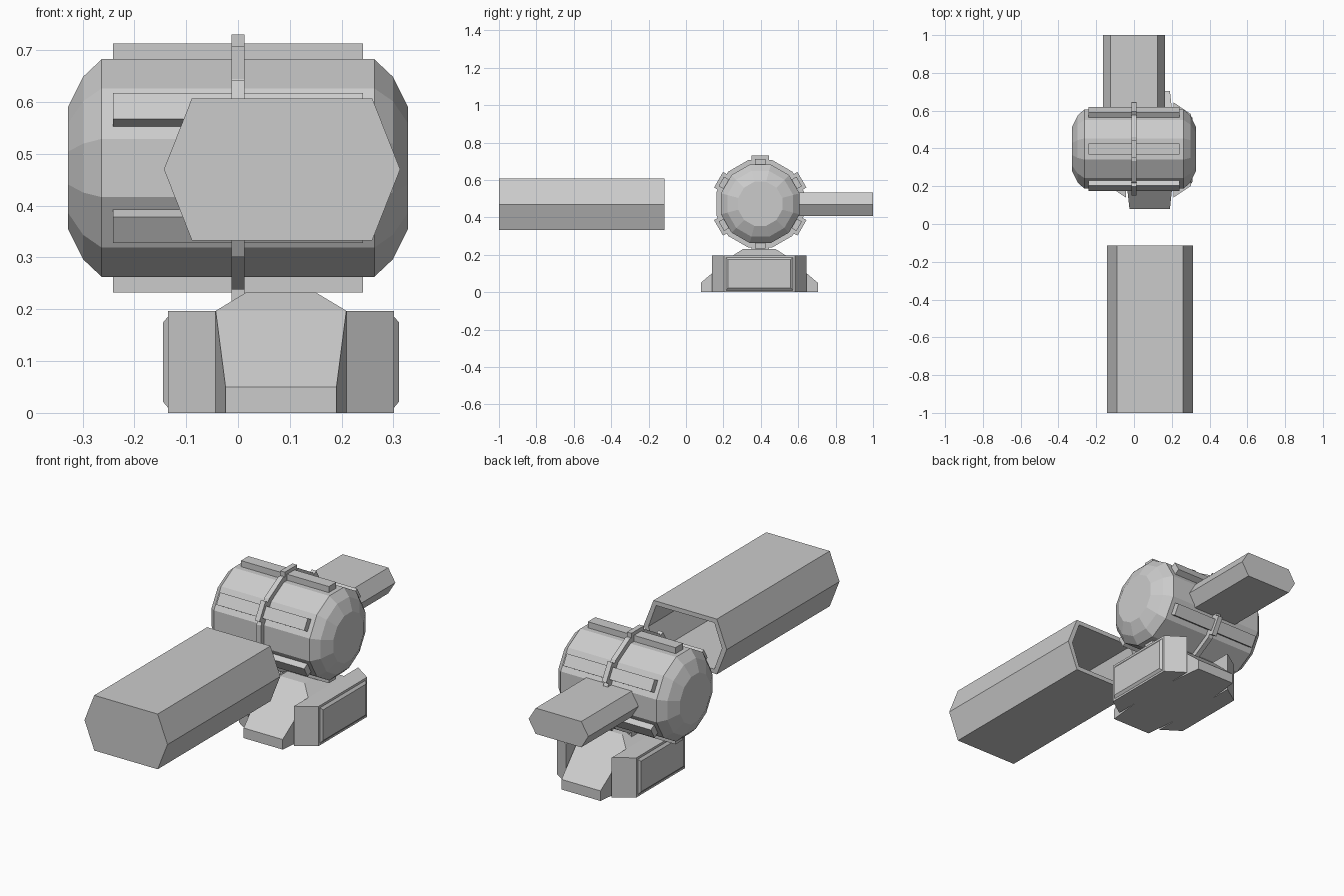
import bpy, bmesh, math
from mathutils import Matrix, Vector

if "Cube" in bpy.data.objects:
    bpy.data.objects.remove(bpy.data.objects["Cube"])

DRUM = Vector((0, 0.397, 0.4725))   # drum centre
BASE = Vector((0.083, 0.392, 0))    # base centre


def finish(name, bm, matrix=None):
    if matrix:
        bm.transform(matrix)
    bmesh.ops.recalc_face_normals(bm, faces=bm.faces)
    mesh = bpy.data.meshes.new(name)
    bm.to_mesh(mesh)
    bm.free()
    obj = bpy.data.objects.new(name, mesh)
    bpy.context.collection.objects.link(obj)
    return obj


def loft(name, rings, matrix=None, caps=True):
    """Skin a series of equal-count point rings."""
    bm = bmesh.new()
    loops = [[bm.verts.new(p) for p in ring] for ring in rings]
    n = len(loops[0])
    for a, b in zip(loops, loops[1:]):
        for i in range(n):
            j = (i + 1) % n
            bm.faces.new((a[i], a[j], b[j], b[i]))
    if caps:
        bm.faces.new(loops[0])
        bm.faces.new(loops[-1])
    return finish(name, bm, matrix)


def hull(name, points, matrix=None):
    """Convex solid around the points."""
    bm = bmesh.new()
    for p in points:
        bm.verts.new(p)
    bmesh.ops.convex_hull(bm, input=bm.verts)
    bmesh.ops.dissolve_limit(bm, angle_limit=0.01, verts=bm.verts, edges=bm.edges)
    return finish(name, bm, matrix)


def box(name, x, y, z0, z1, matrix):
    return hull(name, [(sx * x, sy * y, z) for sx in (-1, 1) for sy in (-1, 1)
                       for z in (z0, z1)], matrix)


def ring12(x, apothem):
    r = apothem / math.cos(math.pi / 12)
    return [(x, r * math.sin(math.radians(15 + 30 * k)),
             r * math.cos(math.radians(15 + 30 * k))) for k in range(12)]


def hexagon(cx, y, cz, hx, flat, hz):
    return [(cx + a, y, cz + b) for a, b in
            ((-hx, 0), (-flat, hz), (flat, hz), (hx, 0), (flat, -hz), (-flat, -hz))]


# Twelve-sided drum with stepped chamfered ends
to_drum = Matrix.Translation(DRUM)
half = [(0.263, 0.21), (0.299, 0.176), (0.328, 0.118)]
profile = [(-x, r) for x, r in reversed(half)] + half
loft("drum", [ring12(x, r) for x, r in profile], to_drum)

# Central hoop, ribs and hoop brackets over the ribs
W = 0.0125
loft("drum_hoop", [ring12(x, r) for x, r in
                   ((-W, 0.2), (-W, 0.2345), (W, 0.2345), (W, 0.2))], to_drum, caps=False)
for k in range(6):
    m = to_drum @ Matrix.Rotation(math.radians(60 * k), 4, 'X')
    box(f"drum_rib_{k}", 0.241, 0.029, 0.2, 0.24, m)
    box(f"hoop_bracket_{k}", W, 0.048, 0.215, 0.2575, m)

# Front barrel: closed at the front, hollow toward the drum
outer = (0.228, 0.174, 0.137)
inner = (0.202, 0.160, 0.115)
loft("front_barrel", [hexagon(0.085, y, 0.47, *s) for y, s in
                      ((-1, outer), (-0.115, outer), (-0.115, inner), (-0.97, inner))])

# Rear barrel
rear = (0.164, 0.125, 0.064)
loft("rear_barrel", [hexagon(0, y, 0.47, *rear) for y in (0.56, 1.0)])

# Base hub with sloping front and back feet
to_base = Matrix.Translation(BASE)
hub = [(0.107, 0.313, 0), (0.107, 0.313, 0.05), (0.126, 0.14, 0),
       (0.126, 0.14, 0.197), (0.068, 0.085, 0.232)]
hull("base_hub", [(sx * x, sy * y, z) for x, y, z in hub
                  for sx in (-1, 1) for sy in (-1, 1)], to_base)

# Side blocks with bevelled panels
for side, s in (("left", -1), ("right", 1)):
    plan = [(0.126, 0.252), (0.218, 0.19)]
    hull(f"base_block_{side}", [(s * x, sy * y, z) for x, y in plan
                                for sy in (-1, 1) for z in (0, 0.197)], to_base)
    panel = [(0.21, 0.179, 0.01, 0.186), (0.218, 0.179, 0.01, 0.186),
             (0.228, 0.168, 0.022, 0.174)]
    hull(f"base_panel_{side}", [(s * x, sy * y, z) for x, y, a, b in panel
                                for sy in (-1, 1) for z in (a, b)], to_base)
